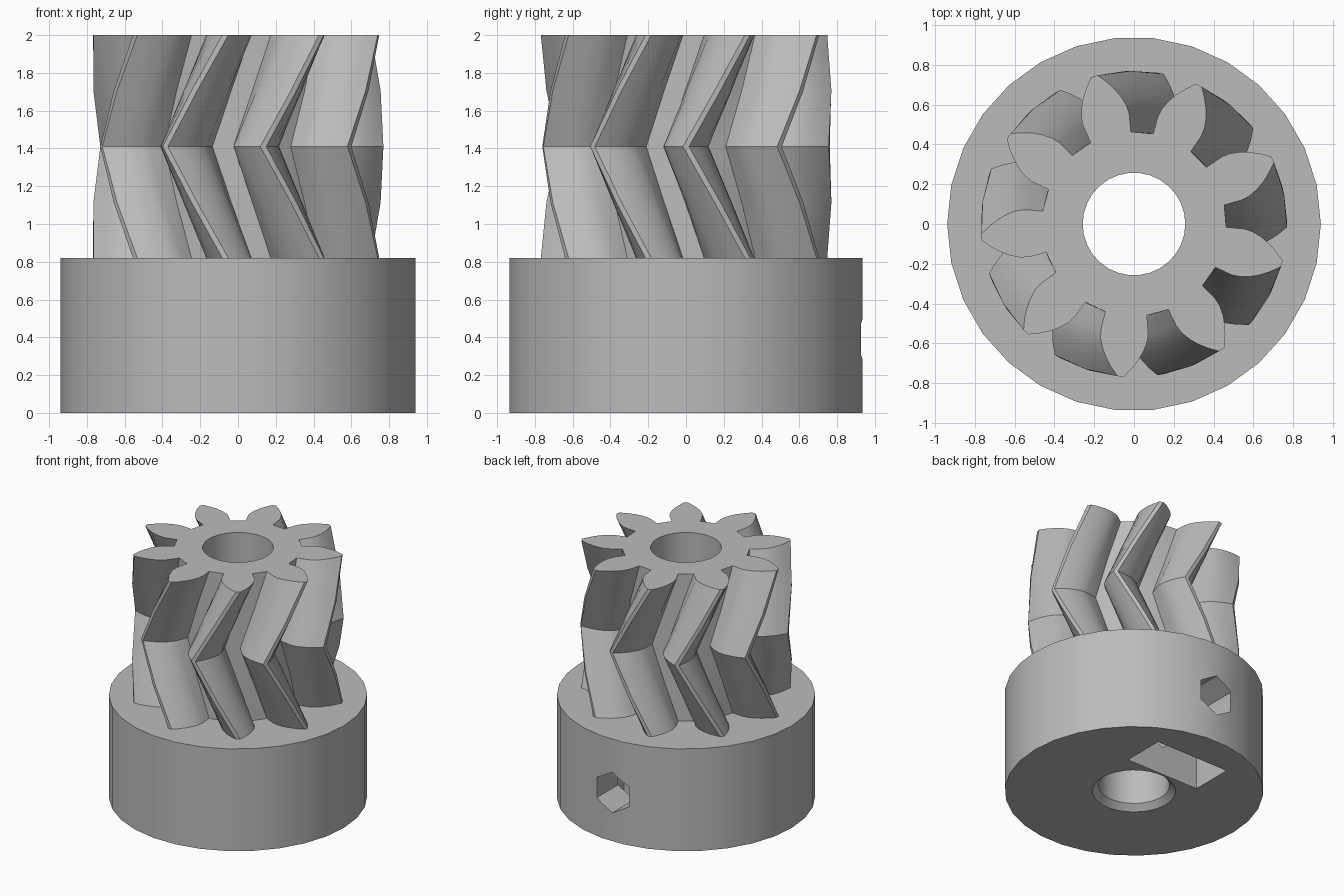
import bpy, bmesh
from math import sin, cos, tan, acos, radians, pi
from mathutils import Matrix, Vector

cube = bpy.data.objects.get("Cube")
if cube:
    bpy.data.objects.remove(cube, do_unlink=True)

TEETH, SIDES = 9, 30
HUB_R, HUB_TOP, TOP = 0.94, 0.82, 2.0
BORE_R = 0.258
ROOT_R, PITCH_R, TIP_R = 0.464, 0.628, 0.77
PRESSURE = radians(28)
START, TWIST = radians(65), radians(-25)

grey = bpy.data.materials.new("plain grey")
grey.use_nodes = True
colour = (0.5, 0.5, 0.5, 1)
grey.diffuse_color = colour
grey.node_tree.nodes["Principled BSDF"].inputs["Base Color"].default_value = colour


def loft(name, rings):
    """Solid through a list of equal-length closed rings, capped at both ends."""
    bm = bmesh.new()
    loops = [[bm.verts.new(p) for p in ring] for ring in rings]
    n = len(loops[0])
    for a, b in zip(loops, loops[1:]):
        for i in range(n):
            j = (i + 1) % n
            bm.faces.new((a[i], a[j], b[j], b[i]))
    bm.faces.new(loops[0][::-1])
    bm.faces.new(loops[-1])
    bmesh.ops.recalc_face_normals(bm, faces=bm.faces)
    mesh = bpy.data.meshes.new(name)
    bm.to_mesh(mesh)
    bm.free()
    obj = bpy.data.objects.new(name, mesh)
    bpy.context.collection.objects.link(obj)
    mesh.materials.append(grey)
    return obj


def circle(radius, z, sides=SIDES):
    return [(radius * cos(2 * pi * i / sides), radius * sin(2 * pi * i / sides), z)
            for i in range(sides)]


def hexagon(radius, y, z):
    """Point-up hexagon in a plane facing the back."""
    return [(radius * sin(pi * i / 3), y, z + radius * cos(pi * i / 3)) for i in range(6)]


def cut(target, cutters):
    for c in cutters:
        m = target.modifiers.new("cut", "BOOLEAN")
        m.operation, m.solver, m.object = "DIFFERENCE", "EXACT", c
    bpy.context.view_layer.update()
    graph = bpy.context.evaluated_depsgraph_get()
    mesh = bpy.data.meshes.new_from_object(target.evaluated_get(graph))
    target.modifiers.clear()
    target.data = mesh


# Involute tooth flank, as (radius, half angle) from root to tip
def involute(a):
    return tan(a) - a


base_r = PITCH_R * cos(PRESSURE)
base_half = pi / (2 * TEETH) + involute(PRESSURE)
flank = [(ROOT_R, base_half + 0.01)]
for k in range(6):
    r = base_r + (TIP_R - base_r) * k / 5
    flank.append((r, base_half - involute(acos(min(1, base_r / r)))))


def gear_ring(z, turn):
    ring = []
    for t in range(TEETH):
        centre = START + turn + 2 * pi * t / TEETH
        side = [(r, centre - h) for r, h in flank]
        side += [(r, centre + h) for r, h in reversed(flank)]
        ring += [(r * cos(a), r * sin(a), z) for r, a in side]
    return ring


# Herringbone gear: twists one way, then back
rings = []
for i in range(5):
    share = 1 - abs(i - 2) / 2
    rings.append(gear_ring(HUB_TOP + (TOP - HUB_TOP) * i / 4, TWIST * share))
gear = loft("herringbone_gear", rings)

# Round hub
hub = loft("hub", [circle(HUB_R, 0), circle(HUB_R, HUB_TOP)])

# Cutters: chamfered bore, set screw hole, and nut slot with a hexagonal end
HOLE_Z, SLOT = 0.39, 0.325
SLOT_Y = (0.32, 0.66)
bore = loft("bore_cutter", [circle(0.355, -0.05), circle(BORE_R, 0.045), circle(BORE_R, TOP + 0.1)])
screw = loft("screw_hole_cutter", [hexagon(0.163, y, HOLE_Z) for y in (0.1, 1.1)])
nut_outline = [(-SLOT, -0.1), (SLOT, -0.1), (SLOT, HOLE_Z + SLOT * tan(pi / 6)),
               (0, HOLE_Z + SLOT / cos(pi / 6)), (-SLOT, HOLE_Z + SLOT * tan(pi / 6))]
nut = loft("nut_slot_cutter", [[(x, y, z) for x, z in nut_outline] for y in SLOT_Y])

cut(gear, [bore])
cut(hub, [bore, screw, nut])
for c in (bore, screw, nut):
    bpy.data.objects.remove(c, do_unlink=True)

# Smooth shading with crisp edges
for obj in (gear, hub):
    bpy.ops.object.select_all(action="DESELECT")
    obj.select_set(True)
    bpy.context.view_layer.objects.active = obj
    bpy.ops.object.shade_smooth_by_angle(angle=radians(25))
